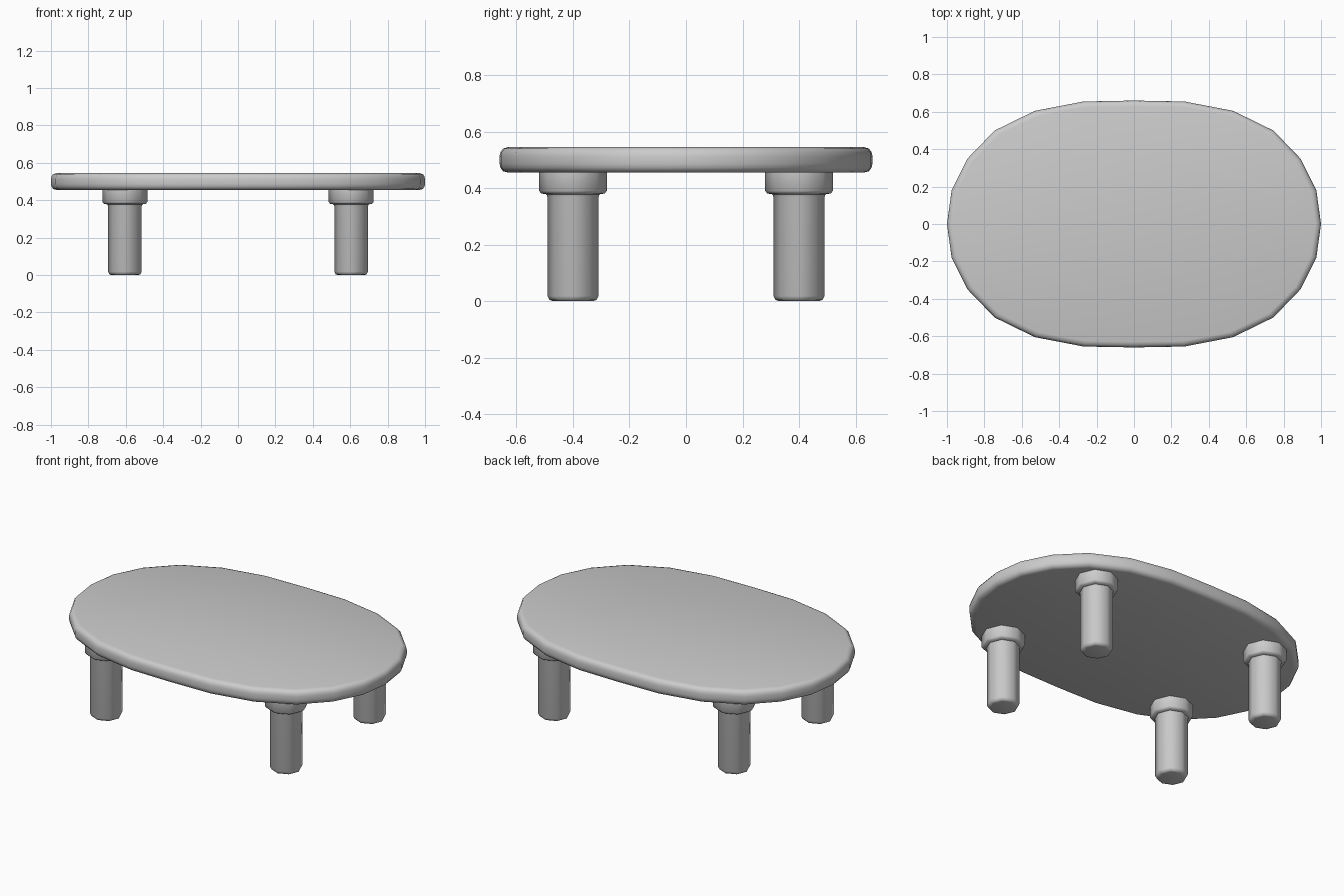
import bpy
import bmesh
from math import cos, sin, tau

old = bpy.data.objects.get("Cube")
if old:
    bpy.data.objects.remove(old, do_unlink=True)

grey = bpy.data.materials.new("plain grey")
grey.use_nodes = True
COLOUR = (0.6, 0.6, 0.6, 1)
grey.diffuse_color = COLOUR
grey.node_tree.nodes["Principled BSDF"].inputs["Base Color"].default_value = COLOUR


def stack(name, rings, location=(0, 0, 0)):
    """Skin a list of equal-length rings into a closed, smooth-shaded solid."""
    bm = bmesh.new()
    loops = [[bm.verts.new(p) for p in ring] for ring in rings]
    n = len(loops[0])
    for low, high in zip(loops, loops[1:]):
        for i in range(n):
            j = (i + 1) % n
            bm.faces.new((low[i], low[j], high[j], high[i]))
    bm.faces.new(loops[0][::-1])
    bm.faces.new(loops[-1])
    mesh = bpy.data.meshes.new(name)
    bm.to_mesh(mesh)
    bm.free()
    mesh.materials.append(grey)
    obj = bpy.data.objects.new(name, mesh)
    obj.location = location
    bpy.context.collection.objects.link(obj)
    bpy.ops.object.select_all(action='DESELECT')
    obj.select_set(True)
    bpy.context.view_layer.objects.active = obj
    bpy.ops.object.shade_smooth_by_angle(angle=0.87)
    return obj


# Table top: a rounded oval outline mirrored from one quarter
quarter = [(1, 0), (0.975, 0.18), (0.89, 0.35), (0.745, 0.5),
           (0.53, 0.605), (0.27, 0.655), (0, 0.66)]
half = quarter + [(-x, y) for x, y in quarter[-2::-1]]
outline = half + [(x, -y) for x, y in half[-2:0:-1]]

# Rounded rim: (inset, height)
rim = [(0.03, 0.455), (0.012, 0.46), (0.003, 0.473), (0, 0.487),
       (0, 0.513), (0.003, 0.527), (0.012, 0.54), (0.03, 0.545)]
stack("table_top", [[(x * (1 - d), y * (1 - d / 0.66), z) for x, y in outline]
                    for d, z in rim])

# Legs: eight-sided posts with a wider collar under the top: (radius, height)
post = [(0.07, 0), (0.083, 0.004), (0.09, 0.018), (0.09, 0.368),
        (0.094, 0.378), (0.112, 0.381), (0.12, 0.39), (0.12, 0.46)]
for side, x in (("right", -0.605), ("left", 0.605)):
    for end, y in (("front", -0.4), ("back", 0.4)):
        stack(f"{end}_{side}_leg",
              [[(r * cos(tau * i / 8), r * sin(tau * i / 8), z) for i in range(8)]
               for r, z in post], (x, y, 0))
